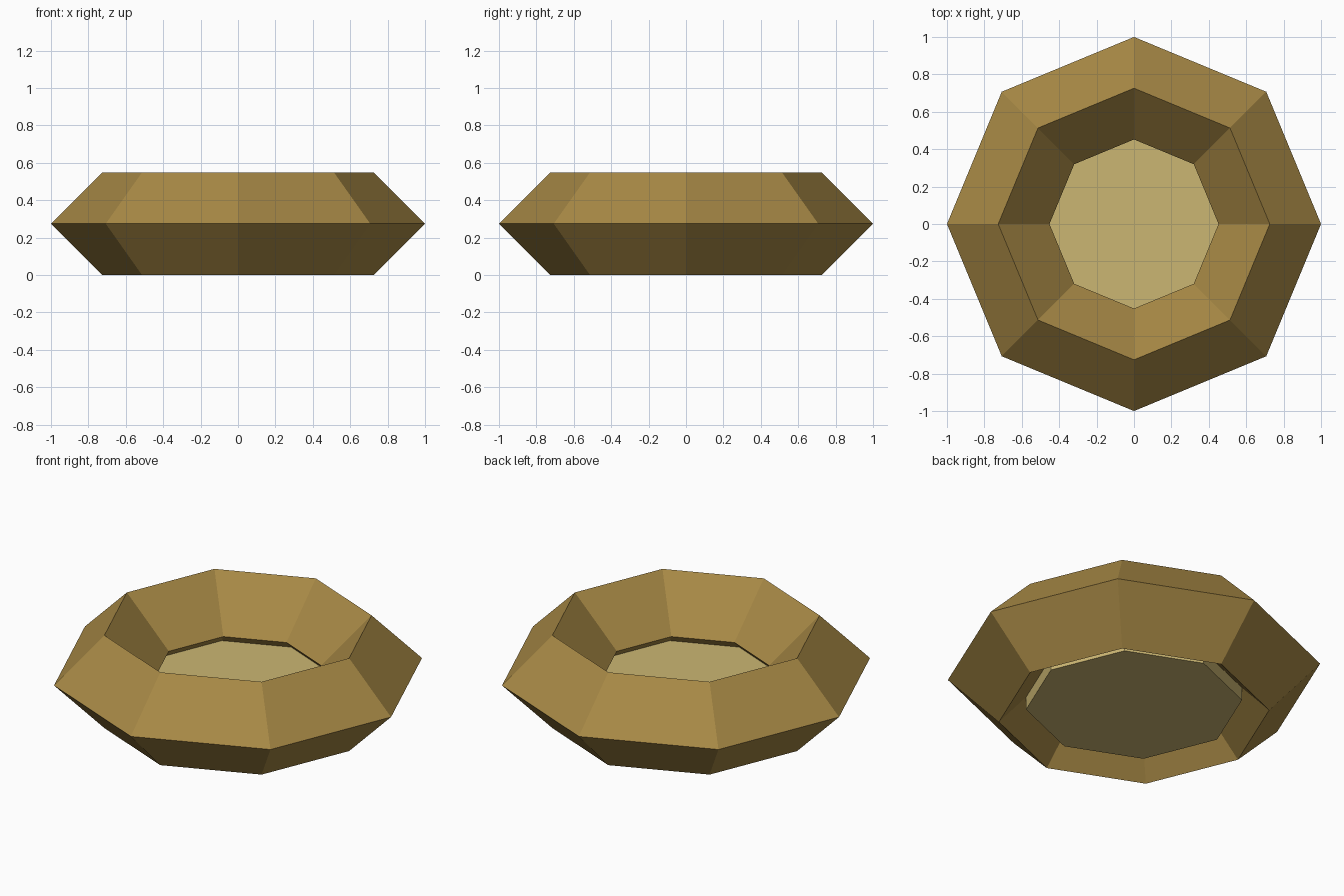
import bpy

cube = bpy.data.objects.get("Cube")
if cube:
    bpy.data.objects.remove(cube, do_unlink=True)


def make_material(name, color):
    mat = bpy.data.materials.new(name)
    mat.use_nodes = True
    mat.diffuse_color = color
    mat.node_tree.nodes["Principled BSDF"].inputs["Base Color"].default_value = color
    return mat


def finish(name, mat):
    obj = bpy.context.object
    obj.name = obj.data.name = name
    obj.data.materials.append(mat)
    for poly in obj.data.polygons:
        poly.use_smooth = False
    return obj


brown = make_material("golden_brown", (0.39, 0.25, 0.06, 1))
straw = make_material("pale_straw", (0.60, 0.47, 0.17, 1))

SIDES = 8
TUBE = 0.274           # radius of the diamond-shaped tube
RING = 1 - TUBE        # radius of the ring's centre line

# Outer ring: faceted torus with a diamond cross-section
bpy.ops.mesh.primitive_torus_add(
    major_segments=SIDES, minor_segments=4,
    major_radius=RING, minor_radius=TUBE, location=(0, 0, TUBE))
finish("outer_ring", brown)

# Inner floor: flat octagonal disc sunk into the ring's lower half,
# with its corners lined up with the ring's corners on the axes
FLOOR_BOTTOM, FLOOR_TOP = 0.07, 0.23
bpy.ops.mesh.primitive_cylinder_add(
    vertices=SIDES, radius=0.58, depth=FLOOR_TOP - FLOOR_BOTTOM,
    location=(0, 0, (FLOOR_BOTTOM + FLOOR_TOP) / 2))
finish("inner_floor", straw)
